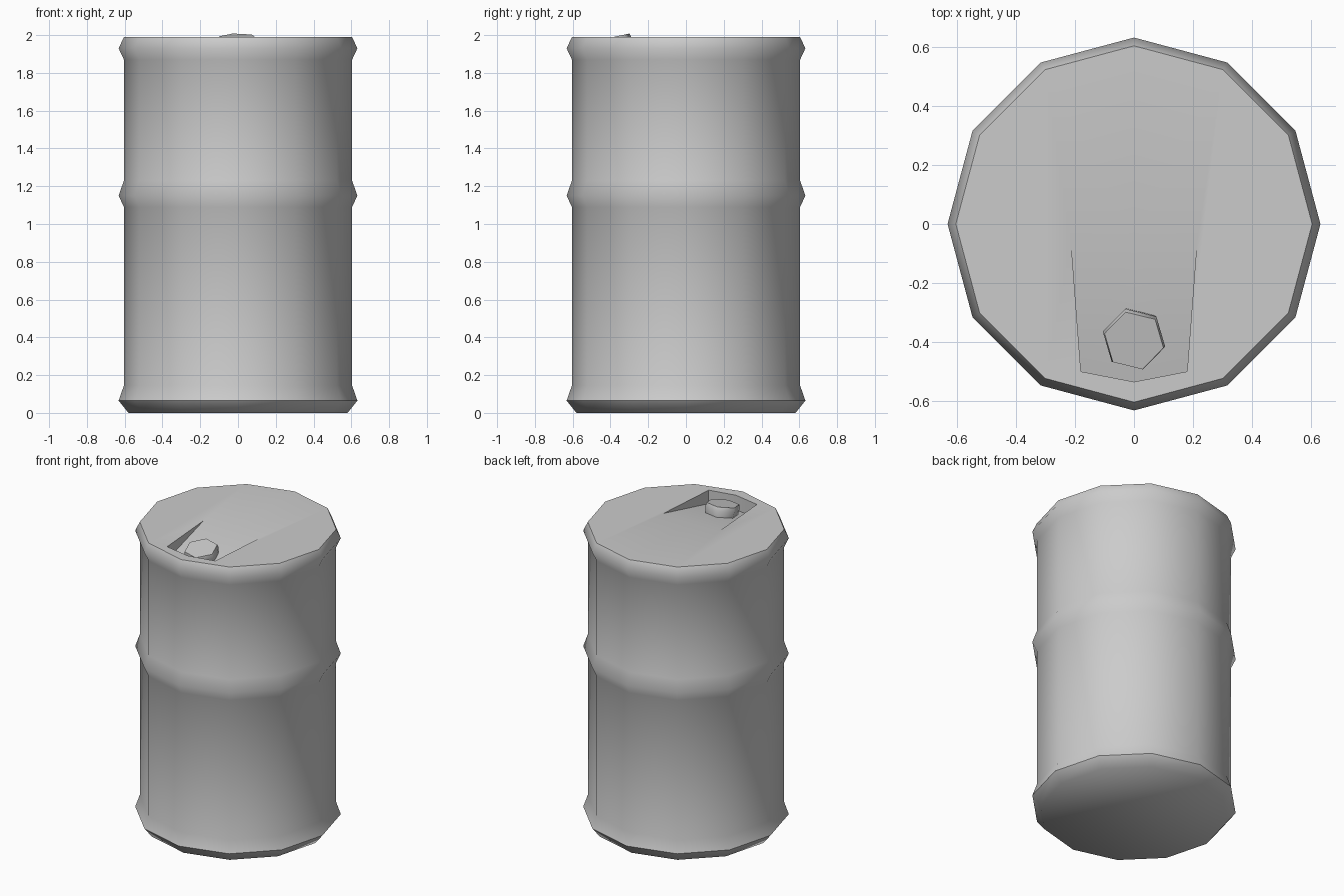
import bpy, bmesh, math
from mathutils import Matrix, Vector

cube = bpy.data.objects.get("Cube")
if cube:
    bpy.data.objects.remove(cube, do_unlink=True)

TOP = 1.99      # lid height
SLOPE = 0.21    # fall of the recess floor towards the front
RAMP_Y = -0.065 # where the recess floor starts

grey = bpy.data.materials.new("steel grey")
grey.use_nodes = True
colour = (0.6, 0.6, 0.6, 1)
grey.diffuse_color = colour
grey.node_tree.nodes["Principled BSDF"].inputs["Base Color"].default_value = colour


def lathe(bm, profile, sides, turn=0.0):
    """Stack rings of (radius, height) and join them with quads."""
    rings = []
    for r, z in profile:
        angles = [turn + 2 * math.pi * i / sides for i in range(sides)]
        rings.append([bm.verts.new((r * math.cos(a), r * math.sin(a), z)) for a in angles])
    for low, high in zip(rings, rings[1:]):
        for i in range(sides):
            j = (i + 1) % sides
            bm.faces.new((low[i], low[j], high[j], high[i]))
    bm.faces.new(rings[0][::-1])
    return rings


def finish(bm, name, angle):
    bmesh.ops.recalc_face_normals(bm, faces=bm.faces)
    mesh = bpy.data.meshes.new(name)
    bm.to_mesh(mesh)
    bm.free()
    mesh.materials.append(grey)
    obj = bpy.data.objects.new(name, mesh)
    bpy.context.collection.objects.link(obj)
    bpy.ops.object.select_all(action="DESELECT")
    obj.select_set(True)
    bpy.context.view_layer.objects.active = obj
    bpy.ops.object.shade_smooth_by_angle(angle=math.radians(angle))
    return obj


# Barrel wall with three raised hoops
BODY, HOOP = 0.604, 0.632
profile = [(0.58, 0)]
for ridge in (0.065, 1.15, 1.93):
    if ridge > 0.1:
        profile.append((BODY, ridge - 0.06))
    profile.append((HOOP, ridge))
    profile.append((BODY, min(ridge + 0.08, TOP)))
bm = bmesh.new()
rim = lathe(bm, profile, 12)[-1]

# Lid halves around a sunken ramp
outline = [(-0.213, RAMP_Y), (-0.18, -0.5), (0, -0.535), (0.18, -0.5), (0.213, RAMP_Y)]
edge = [bm.verts.new((x, y, TOP)) for x, y in outline]
floor = [edge[0]]
floor += [bm.verts.new((x, y, TOP + SLOPE * (y - RAMP_Y))) for x, y in outline[1:4]]
floor.append(edge[4])
middle = bm.verts.new((0, RAMP_Y, TOP))
bm.faces.new(rim[3:10] + [edge[2], edge[1], edge[0], middle])
bm.faces.new(rim[9:] + rim[:4] + [middle, edge[4], edge[3], edge[2]])
bm.faces.new((middle, floor[0], floor[1], floor[2]))
bm.faces.new((middle, floor[2], floor[3], floor[4]))

# Recess walls
bm.faces.new((edge[0], edge[1], floor[1]))
bm.faces.new((edge[1], edge[2], floor[2], floor[1]))
bm.faces.new((edge[2], edge[3], floor[3], floor[2]))
bm.faces.new((edge[3], edge[4], floor[3]))
finish(bm, "barrel", 55)

# Six-sided filler cap standing square on the ramp
bm = bmesh.new()
cap_rings = lathe(bm, [(0.1, -0.01), (0.109, 0.04), (0.103, 0.066)], 6, math.radians(46))
bm.faces.new(cap_rings[-1])
cap_y = -0.382
place = Matrix.Translation(Vector((0, cap_y, TOP + SLOPE * (cap_y - RAMP_Y))))
bm.transform(place @ Matrix.Rotation(math.atan(SLOPE), 4, "X"))
finish(bm, "filler_cap", 62)
